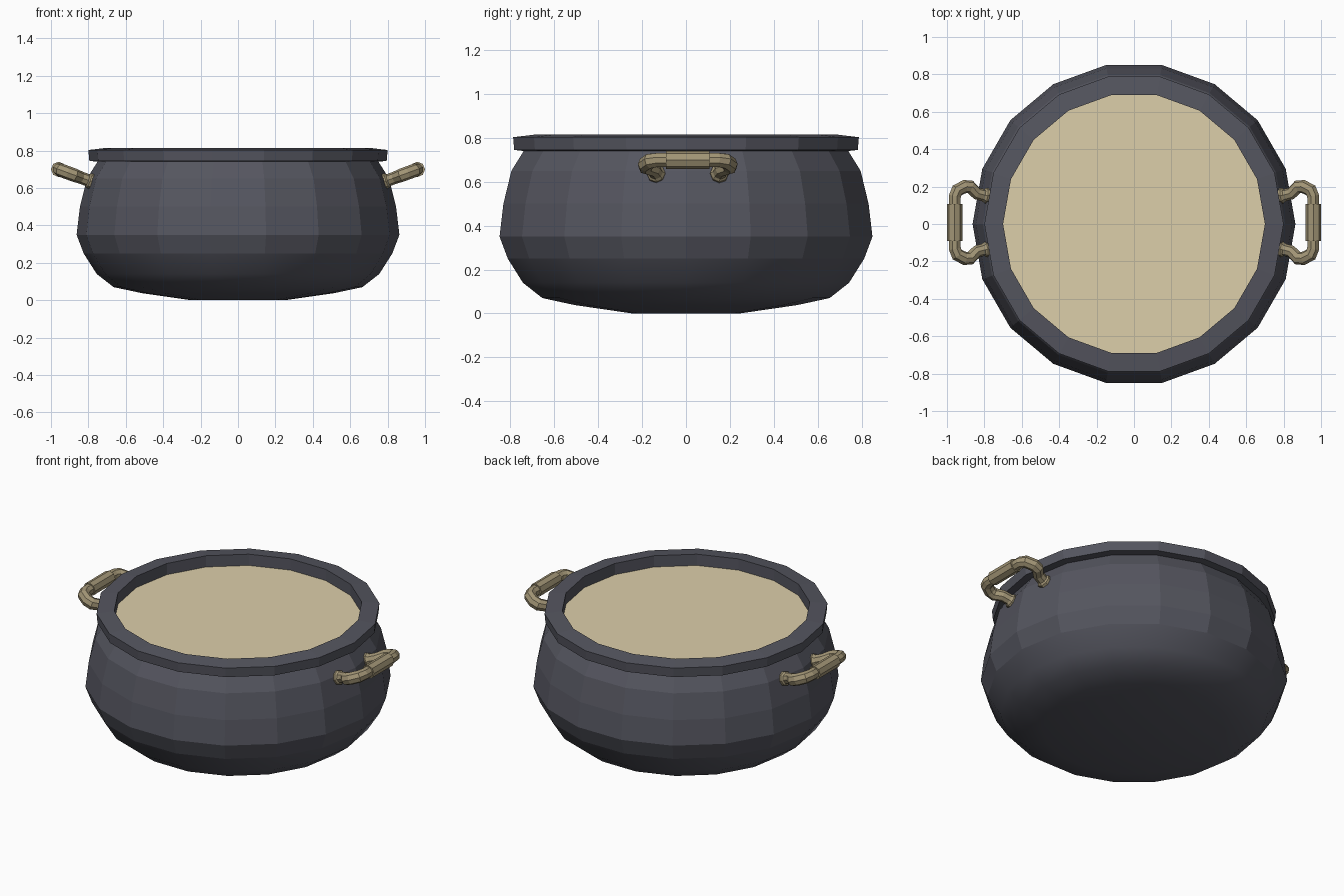
import bpy, bmesh, math

if "Cube" in bpy.data.objects:
    bpy.data.objects.remove(bpy.data.objects["Cube"])

SIDES = 18


def material(name, color):
    m = bpy.data.materials.new(name)
    m.diffuse_color = (*color, 1)
    m.use_nodes = True
    m.node_tree.nodes["Principled BSDF"].inputs["Base Color"].default_value = m.diffuse_color
    return m


def add_object(name, mesh, mat):
    ob = bpy.data.objects.new(name, mesh)
    bpy.context.collection.objects.link(ob)
    mesh.materials.clear()
    mesh.materials.append(mat)
    return ob


def lathe(name, profile, mat, cap_first=False, closed=False, smooth_below=0.0):
    bm = bmesh.new()
    rings = []
    for r, z in profile:
        rings.append([bm.verts.new((r * math.cos(math.tau * i / SIDES),
                                    r * math.sin(math.tau * i / SIDES), z))
                      for i in range(SIDES)])
    pairs = list(zip(rings, rings[1:]))
    if closed:
        pairs.append((rings[-1], rings[0]))
    for a, b in pairs:
        for i in range(SIDES):
            j = (i + 1) % SIDES
            bm.faces.new((a[i], a[j], b[j], b[i]))
    if cap_first:
        bm.faces.new(rings[0])
    if len(profile) > 1:
        bmesh.ops.recalc_face_normals(bm, faces=bm.faces)
    for f in bm.faces:
        f.smooth = f.calc_center_median().z < smooth_below
    mesh = bpy.data.meshes.new(name)
    bm.to_mesh(mesh)
    bm.free()
    return add_object(name, mesh, mat)


def tube(name, points, radii, side, mat):
    curve = bpy.data.curves.new(name + "_path", 'CURVE')
    curve.dimensions = '3D'
    curve.bevel_depth = 1.0
    curve.bevel_resolution = 2
    curve.use_fill_caps = True
    sp = curve.splines.new('POLY')
    sp.points.add(len(points) - 1)
    for p, (x, y), r in zip(sp.points, points, radii):
        # the handle plane tilts upward away from the pot
        p.co = (side * x, y + 0.008, 0.637 + 0.37 * (x - 0.79), 1)
        p.radius = r
    temp = bpy.data.objects.new("temp", curve)
    bpy.context.collection.objects.link(temp)
    bpy.context.view_layer.update()
    dg = bpy.context.evaluated_depsgraph_get()
    mesh = bpy.data.meshes.new_from_object(temp.evaluated_get(dg))
    bpy.data.objects.remove(temp)
    for f in mesh.polygons:
        f.use_smooth = False
    return add_object(name, mesh, mat)


iron = material("dark_iron", (0.09, 0.092, 0.115))
brass = material("dull_brass", (0.36, 0.30, 0.18))
broth = material("broth", (0.72, 0.62, 0.40))

# Pot body, smooth underside and faceted wall
lathe("pot_body", [(0.25, 0.0), (0.515, 0.038), (0.665, 0.07), (0.755, 0.14),
                   (0.825, 0.25), (0.863, 0.35), (0.845, 0.5), (0.808, 0.65),
                   (0.745, 0.75)], iron, cap_first=True, smooth_below=0.24)

# Overhanging rim
lathe("pot_rim", [(0.795, 0.745), (0.80, 0.803), (0.70, 0.815), (0.70, 0.735)],
      iron, closed=True)

# Soup surface
lathe("soup", [(0.70, 0.745)], broth, cap_first=True)

# Two mirrored carrying handles, each with a grip sleeve
arm = [(0.772, 0.143), (0.795, 0.144), (0.805, 0.146), (0.84, 0.155),
       (0.875, 0.190), (0.905, 0.192), (0.945, 0.172), (0.958, 0.14)]
arm_r = [0.042, 0.042, 0.033, 0.033, 0.036, 0.036, 0.036, 0.034]
path = arm + [(x, -y) for x, y in reversed(arm)]
for side, label in ((1, "right"), (-1, "left")):
    tube(label + "_handle", path, arm_r + arm_r[::-1], side, brass)
    tube(label + "_handle_grip", [(0.959, -0.10), (0.959, 0.10)],
         [0.041, 0.041], side, brass)
